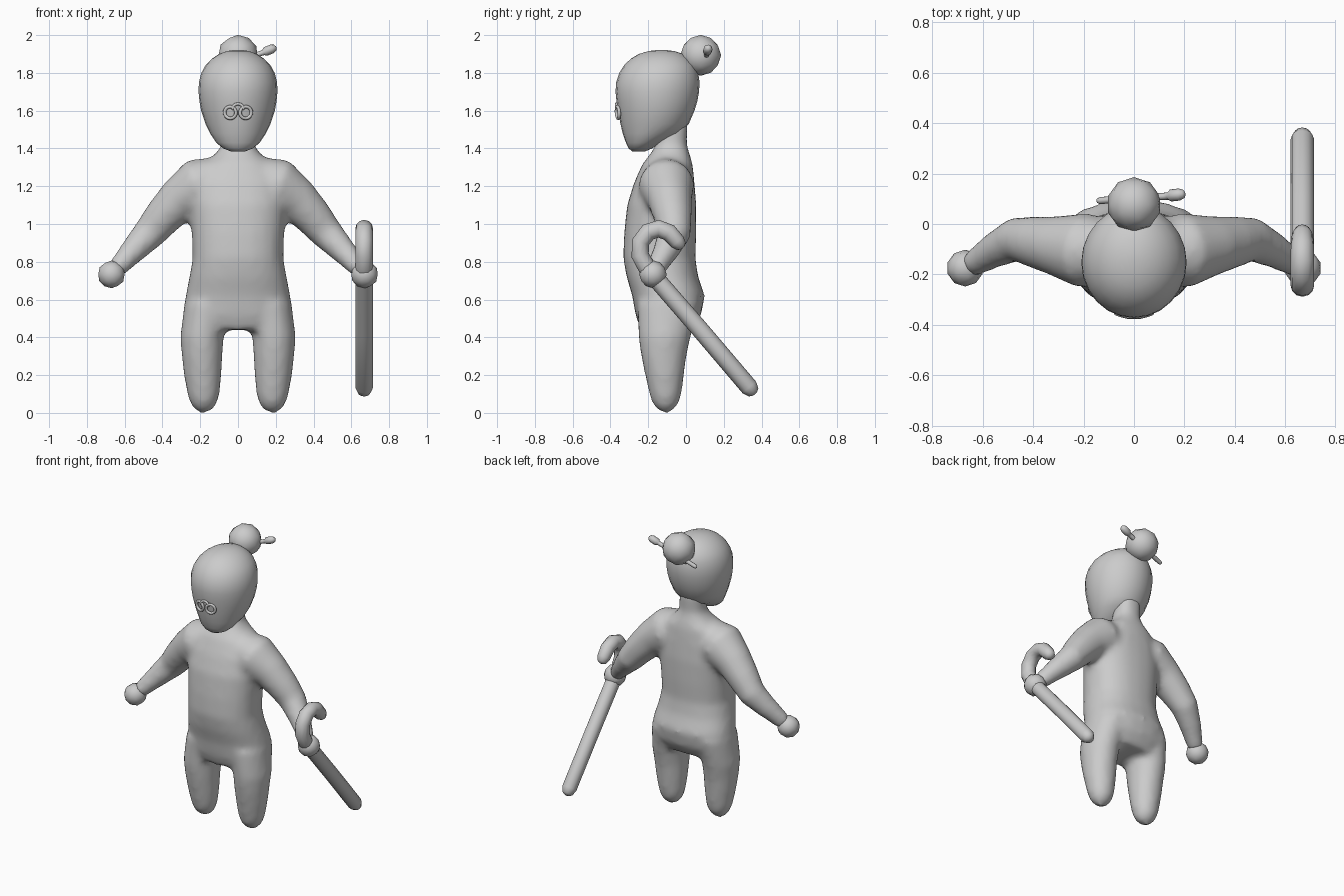
import bpy, bmesh, math
from mathutils import Vector

if "Cube" in bpy.data.objects:
    bpy.data.objects.remove(bpy.data.objects["Cube"])

clay = bpy.data.materials.new("clay_grey")
clay.diffuse_color = (0.6, 0.6, 0.6, 1)
clay.use_nodes = True
clay.node_tree.nodes["Principled BSDF"].inputs["Base Color"].default_value = clay.diffuse_color


def finish(bm, name):
    bmesh.ops.recalc_face_normals(bm, faces=bm.faces)
    for f in bm.faces:
        f.smooth = True
    mesh = bpy.data.meshes.new(name)
    bm.to_mesh(mesh)
    bm.free()
    mesh.materials.append(clay)
    ob = bpy.data.objects.new(name, mesh)
    bpy.context.collection.objects.link(ob)
    return ob


def skin(bm, rings):
    """Bridge equal rings of points and close both ends."""
    loops = [[bm.verts.new(p) for p in r] for r in rings]
    n = len(loops[0])
    for a, b in zip(loops, loops[1:]):
        for i in range(n):
            j = (i + 1) % n
            bm.faces.new((a[i], a[j], b[j], b[i]))
    bm.faces.new(loops[0])
    bm.faces.new(loops[-1])


def stack(bm, rows, sides=24, power=2.0):
    """Horizontal rings: (z, centre x, half width, front y, back y)."""
    rings = []
    for z, cx, hw, y0, y1 in rows:
        ring = []
        for i in range(sides):
            a = math.tau * i / sides
            c, s = math.cos(a), math.sin(a)
            x = math.copysign(abs(c) ** (2 / power), c)
            y = math.copysign(abs(s) ** (2 / power), s)
            ring.append((cx + hw * x, (y0 + y1) / 2 + (y1 - y0) / 2 * y, z))
        rings.append(ring)
    skin(bm, rings)


def tube(bm, path, radii, ref, sides=10, rounded=True):
    """Round tube along a path; ref is roughly square to the path."""
    pts = [Vector(p) for p in path]
    radii = list(radii)
    ref = Vector(ref)
    if rounded:
        d0, d1 = (pts[0] - pts[1]).normalized(), (pts[-1] - pts[-2]).normalized()
        p0, p1, r0, r1 = pts[0], pts[-1], radii[0], radii[-1]
        pts = [p0 + d0 * r0, p0 + d0 * r0 * .75] + pts + [p1 + d1 * r1 * .75, p1 + d1 * r1]
        radii = [r0 * .25, r0 * .7] + radii + [r1 * .7, r1 * .25]
    rings = []
    for i, p in enumerate(pts):
        t = (pts[min(i + 1, len(pts) - 1)] - pts[max(i - 1, 0)]).normalized()
        n = ref.cross(t).normalized()
        b = t.cross(n)
        rings.append([p + radii[i] * (n * math.cos(a) + b * math.sin(a))
                      for a in (math.tau * k / sides for k in range(sides))])
    skin(bm, rings)


def ball(name, loc, r):
    bm = bmesh.new()
    bmesh.ops.create_icosphere(bm, subdivisions=2, radius=r)
    bmesh.ops.translate(bm, verts=bm.verts, vec=loc)
    return finish(bm, name)


# Body: torso with neck, legs and arms, fused into one soft skin
bm = bmesh.new()
stack(bm, [(z, 0, w, a, b) for z, w, a, b in (
    (1.55, .08, -.15, .01), (1.42, .085, -.16, .005), (1.37, .12, -.19, .02),
    (1.32, .19, -.23, .035), (1.22, .25, -.275, .045), (1.1, .258, -.312, .055),
    (.95, .245, -.328, .055), (.82, .24, -.333, .05), (.72, .258, -.315, .065),
    (.62, .278, -.285, .1), (.52, .288, -.268, .08), (.44, .24, -.24, .03))], power=2.3)
for s in (-1, 1):
    stack(bm, [(z, s * x, w, a, b) for z, x, w, a, b in (
        (.58, .165, .12, -.26, .07), (.4, .191, .115, -.252, .025), (.3, .19, .108, -.238, .003),
        (.2, .187, .1, -.217, -.01), (.1, .183, .086, -.195, -.023),
        (.05, .182, .072, -.178, -.038), (.015, .182, .045, -.15, -.065), (0, .182, .02, -.12, -.09))])
    tube(bm, [(s * .1, -.11, 1.24), (s * .2, -.105, 1.205), (s * .315, -.085, 1.125),
              (s * .4, -.07, 1.035), (s * .47, -.062, .95), (s * .555, -.105, .86),
              (s * .65, -.165, .755)],
         (.12, .15, .118, .102, .088, .07, .05), (0, 1, 0), 20, False)
body = finish(bm, "body")
rm = body.modifiers.new("fuse", 'REMESH')
rm.mode, rm.voxel_size, rm.use_smooth_shade = 'VOXEL', .02, True
sm = body.modifiers.new("soften", 'SMOOTH')
sm.factor, sm.iterations = .5, 8

# Head with a narrow chin
bm = bmesh.new()
stack(bm, [(z, 0, w, a, b) for z, w, a, b in (
    (1.385, .04, -.285, -.215), (1.4, .078, -.303, -.18), (1.43, .115, -.318, -.13),
    (1.48, .148, -.335, -.03), (1.53, .172, -.347, .015), (1.6, .195, -.36, .045),
    (1.65, .204, -.368, .06), (1.7, .209, -.373, .069), (1.75, .207, -.37, .072),
    (1.8, .194, -.353, .065), (1.84, .172, -.328, .05), (1.875, .138, -.292, .02),
    (1.9, .1, -.25, -.015), (1.915, .06, -.2, -.06), (1.922, .02, -.15, -.11))])
finish(bm, "head")

# Hair bun and the pin through it
ball("hair_bun", (0, .078, 1.893), .108)
bm = bmesh.new()
tube(bm, [(-.135, .093, 1.81), (.12, .11, 1.903), (.135, .111, 1.908), (.145, .113, 1.913),
          (.18, .117, 1.927)], (.014, .014, .015, .024, .024), (0, 1, 0), 8)
finish(bm, "hair_pin")

# Spectacles: two rings and an arched bridge
for s, name in ((-1, "left_lens_ring"), (1, "right_lens_ring")):
    bpy.ops.mesh.primitive_torus_add(major_segments=20, minor_segments=8, major_radius=.031,
                                     minor_radius=.009, location=(s * .041, -.361, 1.59),
                                     rotation=(math.radians(94), 0, s * math.radians(14)))
    ring = bpy.context.object
    ring.name = name
    ring.data.materials.append(clay)
    bpy.ops.object.shade_smooth()
bm = bmesh.new()
arc = [math.pi * k / 8 for k in range(9)]
tube(bm, [(.028 * math.cos(a), -.368, 1.611 + .025 * math.sin(a)) for a in arc],
     [.008] * 9, (0, 1, 0), 8)
finish(bm, "spectacle_bridge")

# Ball hands
for s, name in ((-1, "left_hand"), (1, "right_hand")):
    ball(name, (s * .67, -.175, .733), .073)

# Walking cane with a curled handle
bm = bmesh.new()
cane = [(.335, .135), (.08, .435), (-.15, .7), (-.205, .765), (-.243, .835), (-.24, .905),
        (-.2, .957), (-.145, .975), (-.09, .955), (-.045, .905)]
tube(bm, [(.668, y, z) for y, z in cane], [.047] * 8 + [.046, .042], (1, 0, 0), 12)
finish(bm, "walking_cane")
